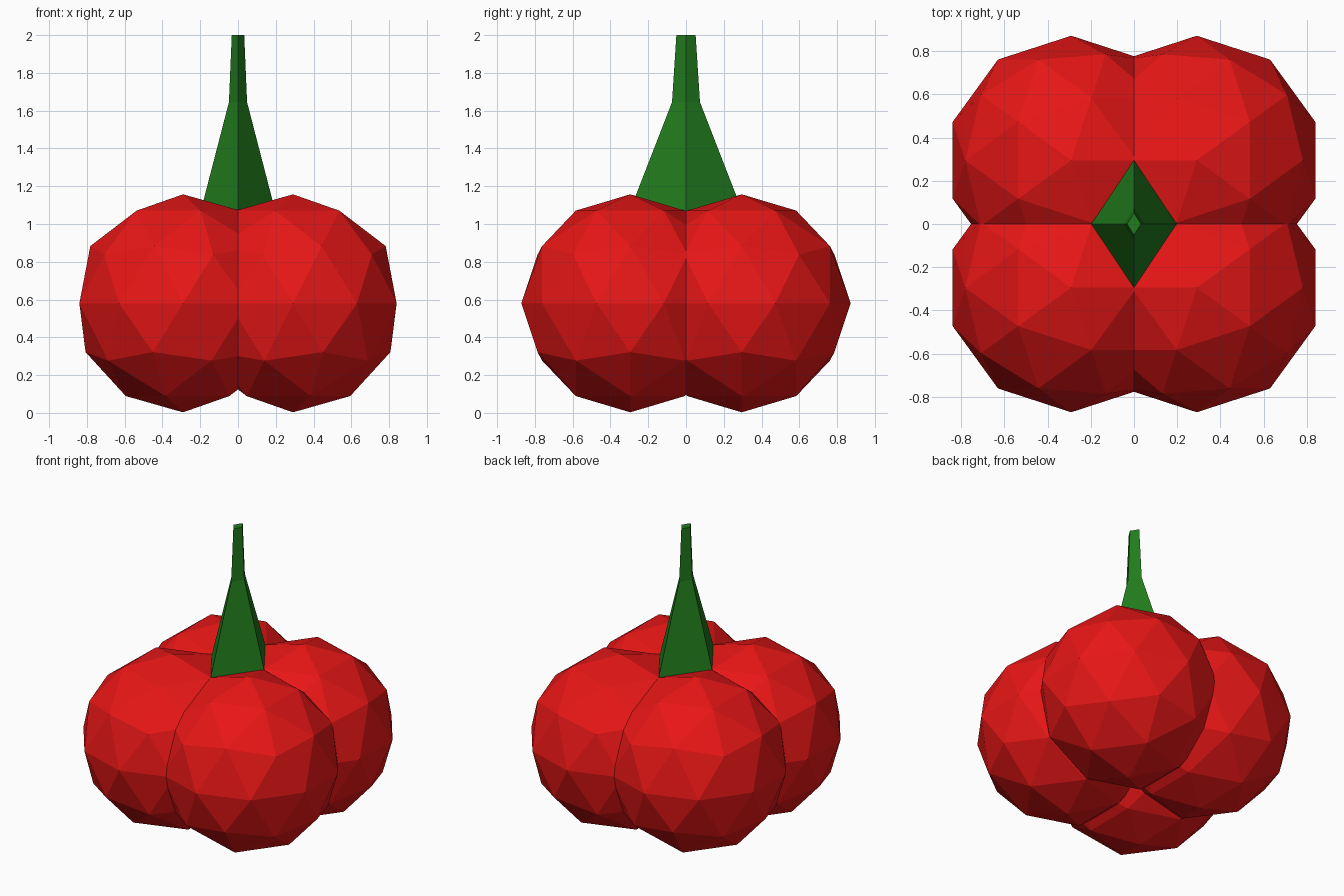
import bpy, bmesh

if "Cube" in bpy.data.objects:
    bpy.data.objects.remove(bpy.data.objects["Cube"])


def material(name, color):
    m = bpy.data.materials.new(name)
    m.diffuse_color = color
    m.use_nodes = True
    m.node_tree.nodes["Principled BSDF"].inputs["Base Color"].default_value = m.diffuse_color
    return m


def add_object(name, bm, mat):
    bmesh.ops.recalc_face_normals(bm, faces=bm.faces)
    me = bpy.data.meshes.new(name)
    bm.to_mesh(me)
    bm.free()
    me.materials.append(mat)
    ob = bpy.data.objects.new(name, me)
    bpy.context.collection.objects.link(ob)
    return ob


red = material("red_skin", (0.8, 0.008, 0.008, 1))
green = material("green_stalk", (0.015, 0.2, 0.012, 1))

# Fruit body: one faceted lobe, mirrored into four
bm = bmesh.new()
bmesh.ops.create_icosphere(bm, subdivisions=2, radius=0.577)
bmesh.ops.translate(bm, verts=bm.verts, vec=(-0.291, -0.295, 0.58))
lobes = add_object("fruit_lobes", bm, red)
mirror = lobes.modifiers.new("four_lobes", 'MIRROR')
mirror.use_axis = (True, True, False)
mirror.use_mirror_merge = False

# Stem: diamond cross-section flaring into the hollow between the lobes
sections = [(0.95, 0.228, 0.344), (1.645, 0.048, 0.074), (2.0, 0.033, 0.051)]
bm = bmesh.new()
rings = [[bm.verts.new(p) for p in ((x, 0, z), (0, y, z), (-x, 0, z), (0, -y, z))]
         for z, x, y in sections]
for low, high in zip(rings, rings[1:]):
    for i in range(4):
        j = (i + 1) % 4
        bm.faces.new((low[i], low[j], high[j], high[i]))
bm.faces.new(rings[0][::-1])
bm.faces.new(rings[-1])
add_object("stem", bm, green)
